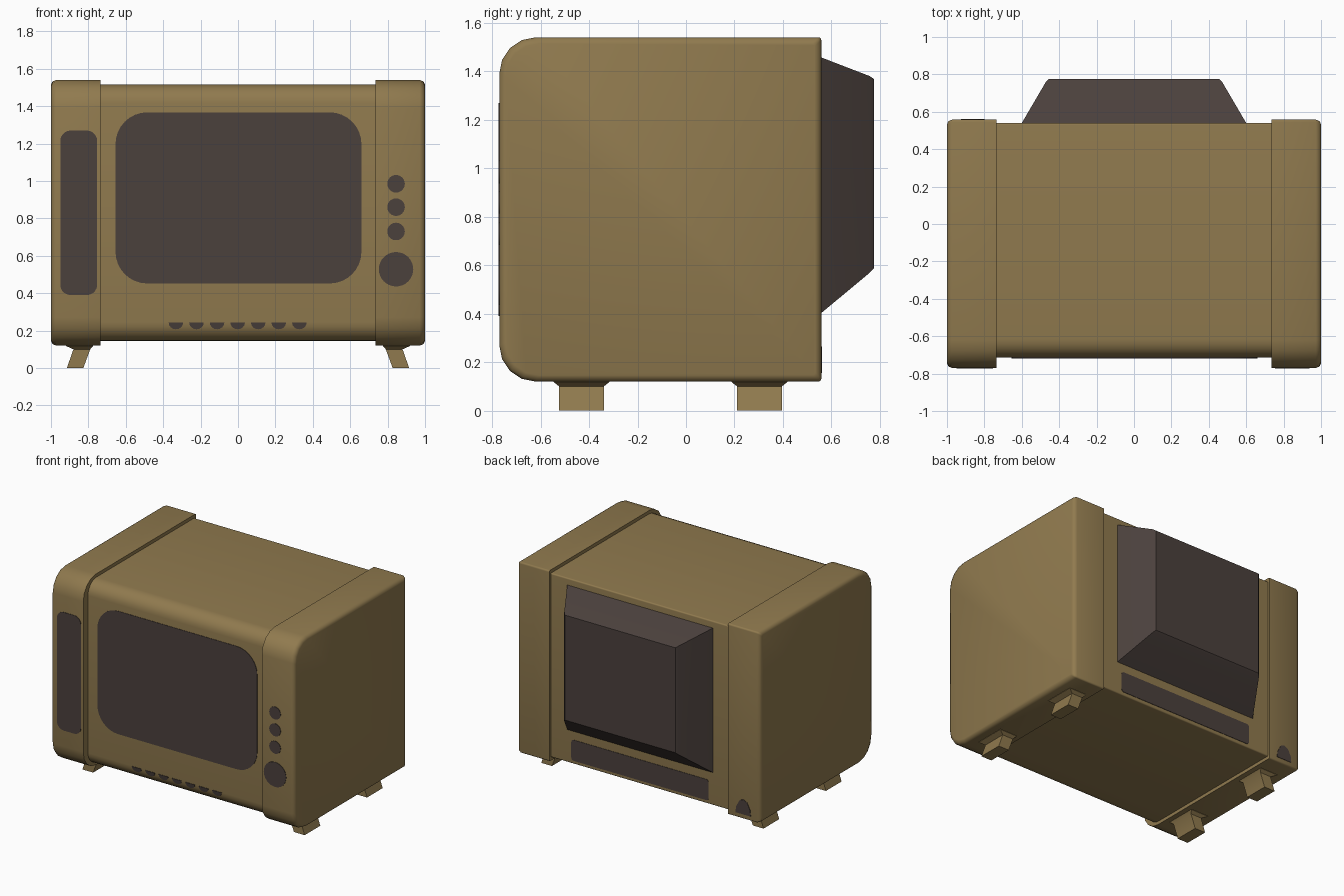
import bpy, bmesh, math

if "Cube" in bpy.data.objects:
    bpy.data.objects.remove(bpy.data.objects["Cube"])


def mat(name, rgb):
    m = bpy.data.materials.new(name)
    m.diffuse_color = (*rgb, 1)
    m.use_nodes = True
    m.node_tree.nodes["Principled BSDF"].inputs["Base Color"].default_value = m.diffuse_color
    return m


TAN = mat("tan_casing", (0.28, 0.195, 0.077))
DARK = mat("dark_brown", (0.070, 0.052, 0.046))


def loft(name, rings, material, angle=40):
    """Solid through a list of equal-length rings, capped at both ends."""
    bm = bmesh.new()
    vs = [[bm.verts.new(p) for p in r] for r in rings]
    n = len(rings[0])
    for a, b in zip(vs, vs[1:]):
        for i in range(n):
            j = (i + 1) % n
            bm.faces.new((a[i], a[j], b[j], b[i]))
    bm.faces.new(vs[0])
    bm.faces.new(vs[-1])
    bmesh.ops.recalc_face_normals(bm, faces=bm.faces)
    me = bpy.data.meshes.new(name)
    bm.to_mesh(me)
    bm.free()
    me.materials.append(material)
    ob = bpy.data.objects.new(name, me)
    bpy.context.collection.objects.link(ob)
    bpy.ops.object.select_all(action='DESELECT')
    ob.select_set(True)
    bpy.context.view_layer.objects.active = ob
    bpy.ops.object.shade_smooth_by_angle(angle=math.radians(angle))
    return ob


def rounded(u0, u1, v0, v1, radii, seg=4):
    """Rounded rectangle; radii = (low-low, high-low, high-high, low-high)."""
    pts = []
    for k, (cu, cv) in enumerate(((u0, v0), (u1, v0), (u1, v1), (u0, v1))):
        r = radii[k]
        su, sv = (1 if cu == u0 else -1), (1 if cv == v0 else -1)
        for s in range(seg + 1):
            a = math.pi + math.pi / 2 * (k + s / seg)
            pts.append((cu + su * r + r * math.cos(a), cv + sv * r + r * math.sin(a)))
    return pts


def plate(name, outline, surface, out=-1):
    """Thin dark marking in the xz plane, laid on a surface y(z)."""
    return loft(name, [[(x, surface(z) + out * d, z) for x, z in outline]
                       for d in (-0.003, 0.003)], DARK)


def circle(cx, cz, r, n=24, start=0.0, sweep=2 * math.pi):
    return [(cx + r * math.cos(start + sweep * i / n), cz + r * math.sin(start + sweep * i / n))
            for i in range(n)]


# Central casing
body = rounded(-0.715, 0.54, 0.145, 1.515, (0.10, 0.01, 0.01, 0.10), 6)
loft("main_casing", [[(x, y, z) for y, z in body] for x in (-0.74, 0.74)], TAN)

# End housings with rounded front and eased outer rim
for side, s in (("left", -1), ("right", 1)):
    rings = []
    for x, d in ((0.735, 0), (0.972, 0), (0.992, 0.008), (1.0, 0.026)):
        prof = rounded(-0.77 + d, 0.558 - d, 0.12 + d, 1.54 - d,
                       (0.15 - d * 0.5, 0.012, 0.012, 0.15 - d * 0.5), 4)
        rings.append([(s * x, y, z) for y, z in prof])
    loft(side + "_housing", rings, TAN, 50)

    # Splayed feet with flared tops
    for end, yc in (("front", -0.431), ("back", 0.303)):
        rings = []
        for z, x0, x1, hy in ((0.13, 0.773, 0.922, 0.118), (0.118, 0.775, 0.92, 0.115),
                              (0.10, 0.79, 0.88, 0.092), (0.0, 0.827, 0.915, 0.092)):
            rings.append([(s * x0, yc - hy, z), (s * x1, yc - hy, z),
                          (s * x1, yc + hy, z), (s * x0, yc + hy, z)])
        loft(f"{side}_{end}_foot", rings, TAN, 20)

# Rear tube cover, tapering backwards
rings = []
for y, hx, z0, z1 in ((0.53, 0.606, 0.38, 1.468), (0.545, 0.597, 0.392, 1.462),
                      (0.758, 0.472, 0.569, 1.380), (0.775, 0.455, 0.587, 1.368)):
    rings.append([(-hx, y, z0), (hx, y, z0), (hx, y, z1), (-hx, y, z1)])
loft("rear_tube_cover", rings, DARK, 40)


# Surfaces the markings lie on
def casing_front(z):
    t = max(0.0, 0.245 - z)
    return -0.715 + 0.10 - math.sqrt(0.01 - t * t)


def housing_front(z):
    return -0.77


# Screen and speaker
plate("screen", rounded(-0.655, 0.66, 0.452, 1.367, (0.17,) * 4, 8), casing_front)
plate("speaker", rounded(-0.95, -0.753, 0.39, 1.27, (0.055,) * 4, 5), housing_front)

# Control buttons and dial
for i, z in enumerate((0.985, 0.86, 0.73)):
    plate(f"button_{i + 1}", circle(0.845, z, 0.047), housing_front)
plate("tuning_dial", circle(0.845, 0.528, 0.092, 32), housing_front)

# Row of small half-round slots under the screen
for i in range(7):
    cx = -0.332 + i * 0.11
    half = [(cx + 0.039 * math.cos(a), 0.243 + 0.036 * math.sin(a))
            for a in (math.pi + math.pi * k / 8 for k in range(9))]
    plate(f"slot_{i + 1}", half, casing_front)

# Rear vent strip and cable outlet
plate("rear_vent", rounded(-0.565, 0.565, 0.17, 0.325, (0.02,) * 4), lambda z: 0.54, 1)
plate("cable_outlet", [(-0.925, 0.155), (-0.80, 0.155), (-0.805, 0.20), (-0.835, 0.255),
                       (-0.865, 0.265), (-0.895, 0.25), (-0.92, 0.20)], lambda z: 0.558, 1)
